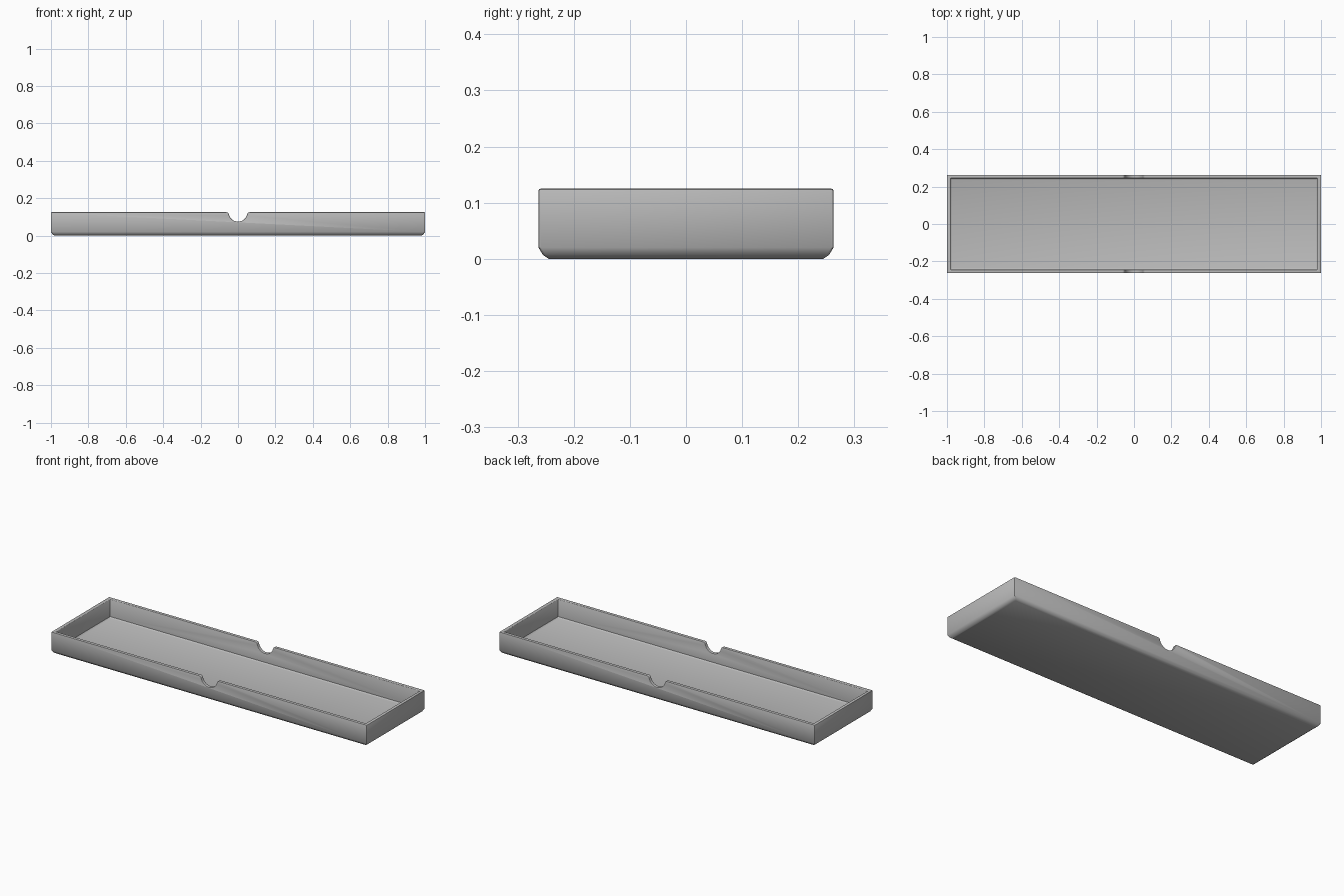
import bpy, bmesh
from math import asin, sin, cos, pi, sqrt

cube = bpy.data.objects.get("Cube")
if cube:
    bpy.data.objects.remove(cube, do_unlink=True)

LENGTH, DEPTH, HEIGHT = 1.0, 0.263, 0.125   # half length, half depth, full height
WALL, FLOOR = 0.019, 0.018

grey = bpy.data.materials.new("plain grey")
grey.use_nodes = True
grey.diffuse_color = (0.5, 0.5, 0.5, 1)
grey.node_tree.nodes["Principled BSDF"].inputs["Base Color"].default_value = (0.5, 0.5, 0.5, 1)


def add_object(name, bm):
    bmesh.ops.recalc_face_normals(bm, faces=bm.faces)
    mesh = bpy.data.meshes.new(name)
    bm.to_mesh(mesh)
    bm.free()
    obj = bpy.data.objects.new(name, mesh)
    bpy.context.collection.objects.link(obj)
    mesh.materials.append(grey)
    return obj


# Tray shell: rectangles lofted up the outside, over the rim and down to the floor
profile = [(0.018, 0), (0.008, 0.007), (0, 0.02), (0, HEIGHT),
           (WALL, HEIGHT), (WALL, FLOOR + 0.006), (WALL + 0.003, FLOOR + 0.002),
           (WALL + 0.008, FLOOR)]
bm = bmesh.new()
rings = []
for inset, z in profile:
    x, y = LENGTH - inset, DEPTH - inset
    rings.append([bm.verts.new((sx * x, sy * y, z))
                  for sx, sy in ((-1, -1), (1, -1), (1, 1), (-1, 1))])
for low, high in zip(rings, rings[1:]):
    for i in range(4):
        j = (i + 1) % 4
        bm.faces.new((low[i], low[j], high[j], high[i]))
bm.faces.new(rings[0])
bm.faces.new(rings[-1])
tray = add_object("tray", bm)

# Finger notch cutter: round scoop flared into the rim, through both long walls
R, F = 0.05, 0.015
lean = asin(F / (R + F))
flare_x = sqrt((R + F) ** 2 - F ** 2)
half = []
for i in range(7):
    a = pi / 2 + (pi / 2 - lean) * i / 6
    half.append((flare_x + F * cos(a), HEIGHT - F + F * sin(a)))
for i in range(1, 13):
    a = -lean - (pi / 2 - lean) * i / 12
    half.append((R * cos(a), HEIGHT + R * sin(a)))
half[0] = (flare_x + 0.002, HEIGHT + 0.0002)
outline = [(flare_x + 0.002, 0.2)] + half
outline += [(-x, z) for x, z in reversed(outline[:-1])]
bm = bmesh.new()
face = bm.faces.new([bm.verts.new((x, -0.4, z)) for x, z in outline])
pushed = bmesh.ops.extrude_face_region(bm, geom=[face])["geom"]
bmesh.ops.translate(bm, vec=(0, 0.8, 0),
                    verts=[v for v in pushed if isinstance(v, bmesh.types.BMVert)])
cutter = add_object("notch_cutter", bm)
cutter.hide_render = True
cutter.hide_set(True)

# Cut the notches, then soften the rim and corners
cut = tray.modifiers.new("notches", 'BOOLEAN')
cut.operation, cut.solver, cut.object = 'DIFFERENCE', 'EXACT', cutter
soft = tray.modifiers.new("soft edges", 'BEVEL')
soft.width, soft.segments = 0.004, 2
soft.limit_method, soft.angle_limit = 'ANGLE', 0.8
bpy.context.view_layer.objects.active = tray
tray.select_set(True)
for name in ("notches", "soft edges"):
    bpy.ops.object.modifier_apply(modifier=name)
bpy.ops.object.shade_smooth_by_angle(angle=0.6)
bpy.data.objects.remove(cutter, do_unlink=True)
